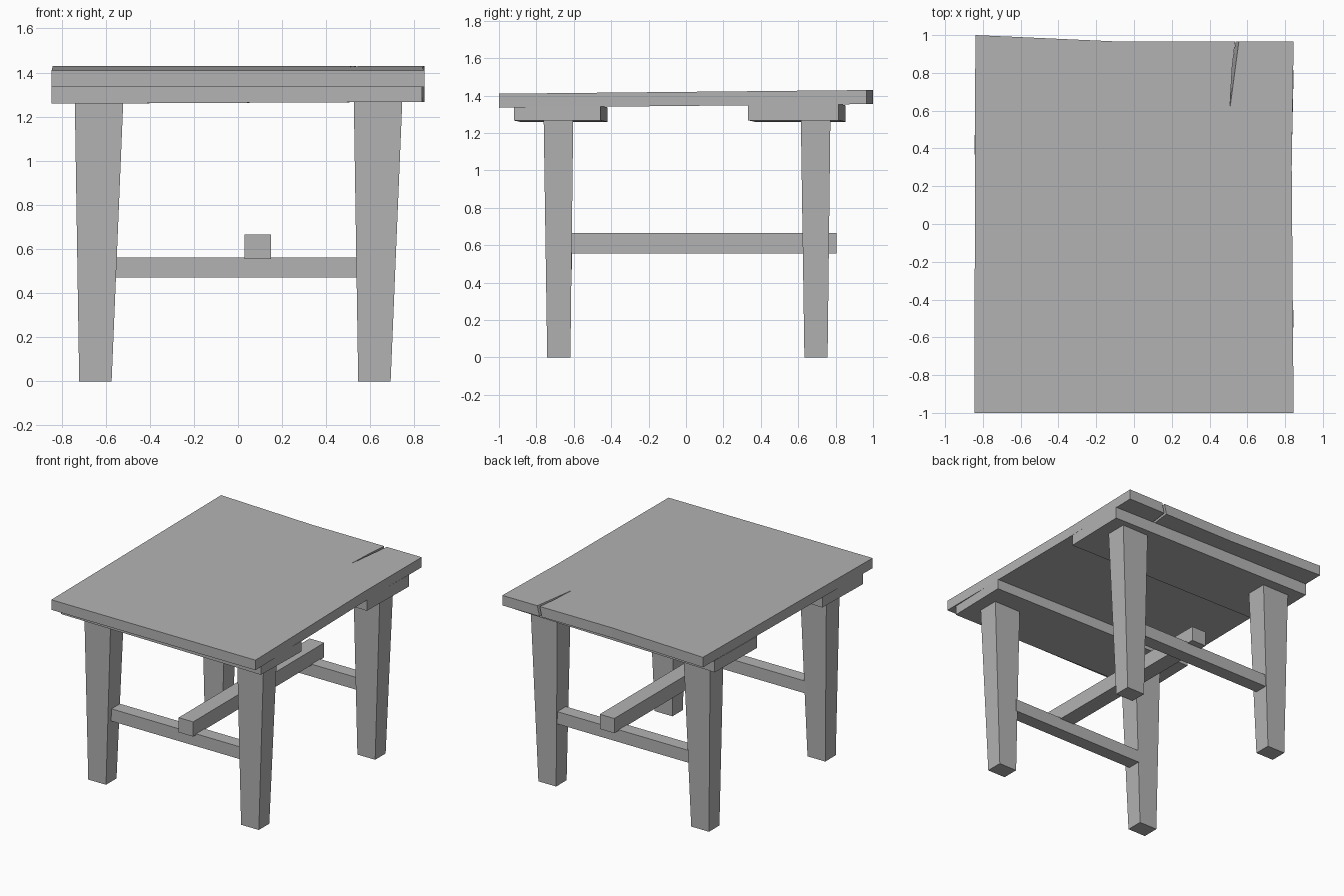
import bpy, bmesh
from mathutils import Matrix

if "Cube" in bpy.data.objects:
    bpy.data.objects.remove(bpy.data.objects["Cube"])

wood = bpy.data.materials.new("plain grey")
wood.diffuse_color = (0.45, 0.45, 0.45, 1)
wood.use_nodes = True
wood.node_tree.nodes["Principled BSDF"].inputs["Base Color"].default_value = wood.diffuse_color


def make(name, bm):
    bmesh.ops.recalc_face_normals(bm, faces=bm.faces)
    me = bpy.data.meshes.new(name)
    bm.to_mesh(me)
    bm.free()
    me.materials.append(wood)
    ob = bpy.data.objects.new(name, me)
    bpy.context.collection.objects.link(ob)
    return ob


def loft(name, low, high):
    """Close two matching rings of points into a solid."""
    bm = bmesh.new()
    a = [bm.verts.new(p) for p in low]
    b = [bm.verts.new(p) for p in high]
    bm.faces.new(a)
    bm.faces.new(b)
    n = len(a)
    for i in range(n):
        j = (i + 1) % n
        bm.faces.new((a[i], a[j], b[j], b[i]))
    return make(name, bm)


def rect(x0, x1, y0, y1, z):
    return [(x0, y0, z), (x1, y0, z), (x1, y1, z), (x0, y1, z)]


def box(name, x0, x1, y0, y1, z0, z1):
    return loft(name, rect(x0, x1, y0, y1, z0), rect(x0, x1, y0, y1, z1))


# Tabletop: slightly tilted slab, uneven back edge and a slanted split
def top_ring(z, shift):
    pts = [(-0.845, -1), (0.845, -1), (0.835, 0.3), (0.845, 0.965),
           (0.555 + shift, 0.965), (0.507 + shift, 0.605),
           (0.52 + shift, 0.83), (0.535 + shift, 0.965),
           (-0.06, 0.965), (-0.84, 1.0)]
    return [(x, y, z + 0.01 * y) for x, y in pts]


loft("tabletop", top_ring(1.345, -0.018), top_ring(1.42, 0))

# Wide planks under the top, set a little crooked
for name, y, w, z, h in (("front_plank", -0.67, 0.465, 1.302, 0.078),
                         ("back_plank", 0.592, 0.485, 1.308, 0.088)):
    ob = box(name, -0.84, 0.84, -w / 2, w / 2, -h / 2, h / 2)
    ob.data.transform(Matrix.Translation((0, y, z))
                      @ Matrix.Rotation(-0.022, 4, 'Z')
                      @ Matrix.Rotation(-0.005, 4, 'Y'))

# Four identical tapered legs
for side, dx in (("left", -1.265), ("right", 0)):
    for end, dy in (("front", -1.375), ("back", 0)):
        loft(f"{end}_{side}_leg",
             rect(0.545 + dx, 0.692 + dx, 0.633 + dy, 0.757 + dy, 0),
             rect(0.525 + dx, 0.745 + dx, 0.614 + dy, 0.772 + dy, 1.275))

# Cross stretchers between the legs, and the long stretcher resting on them
for end, y in (("front", -0.71), ("back", 0.655)):
    box(f"{end}_stretcher", -0.56, 0.55, y, y + 0.1, 0.47, 0.562)
box("long_stretcher", 0.03, 0.15, -0.745, 0.805, 0.555, 0.665)
